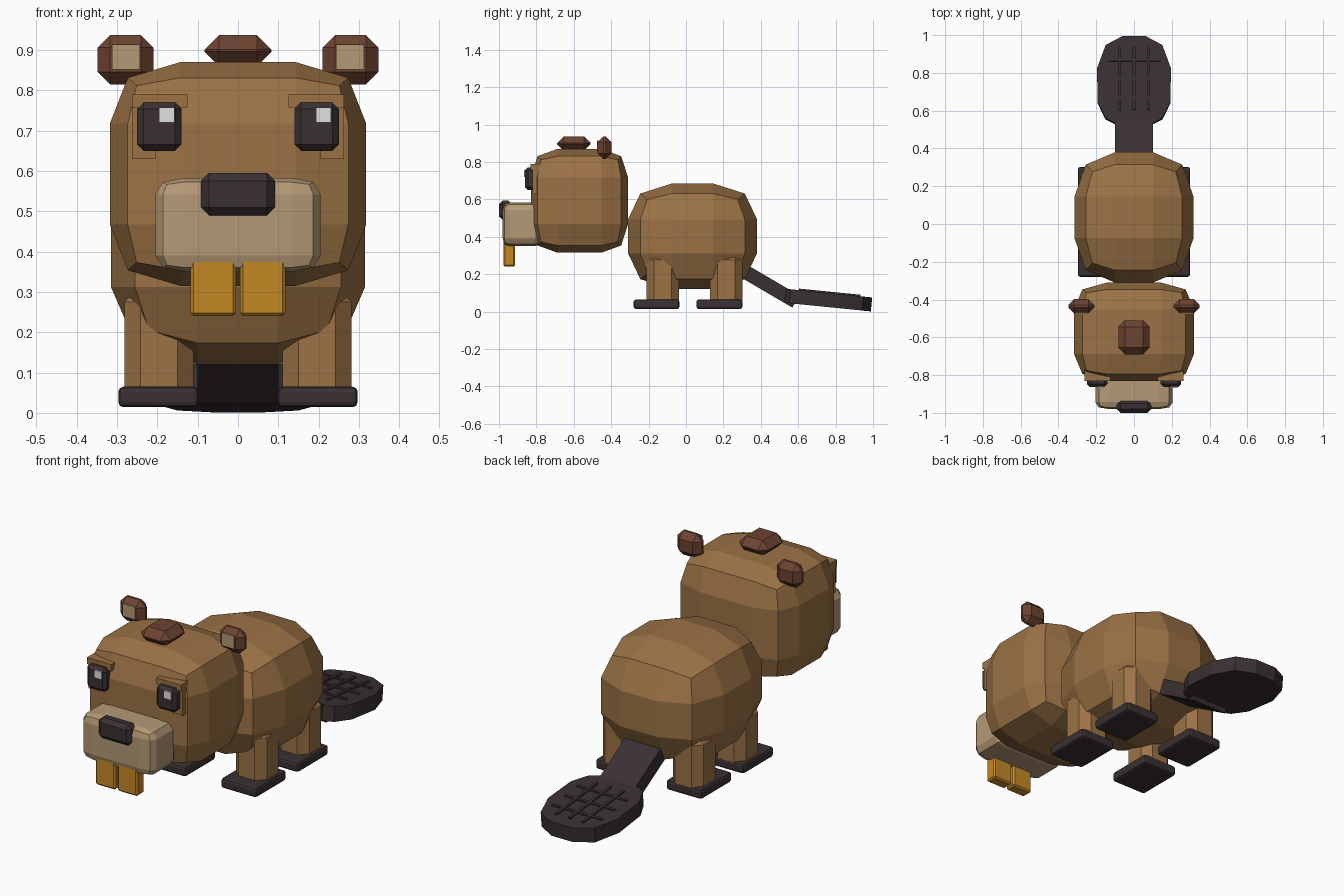
import bpy
import bmesh
from mathutils import Matrix, Vector

cube = bpy.data.objects.get("Cube")
if cube:
    bpy.data.objects.remove(cube, do_unlink=True)


def material(name, rgb):
    mat = bpy.data.materials.new(name)
    mat.use_nodes = True
    mat.diffuse_color = (*rgb, 1)
    mat.node_tree.nodes["Principled BSDF"].inputs["Base Color"].default_value = (*rgb, 1)
    return mat


FUR = material("brown fur", (0.33, 0.17, 0.06))
TAN = material("tan muzzle", (0.46, 0.32, 0.18))
DARK = material("dark skin", (0.042, 0.030, 0.032))
RUST = material("reddish brown", (0.15, 0.056, 0.031))
TOOTH = material("orange tooth", (0.56, 0.25, 0.018))
SHINE = material("eye shine", (0.75, 0.75, 0.75))


def finish(bm, name, mat):
    bmesh.ops.recalc_face_normals(bm, faces=bm.faces)
    mesh = bpy.data.meshes.new(name)
    bm.to_mesh(mesh)
    bm.free()
    mesh.materials.append(mat)
    obj = bpy.data.objects.new(name, mesh)
    bpy.context.collection.objects.link(obj)
    return obj


def box(name, mat, x, y, z, bevel=0.0, segments=1):
    """Chamfered box from its x, y and z ranges."""
    bm = bmesh.new()
    bmesh.ops.create_cube(bm, size=1)
    for v in bm.verts:
        v.co = Vector([(r[0] + r[1]) / 2 + c * abs(r[1] - r[0])
                       for r, c in zip((x, y, z), v.co)])
    if bevel:
        bmesh.ops.bevel(bm, geom=bm.edges[:], offset=bevel, segments=segments,
                        affect='EDGES', profile=0.5)
    return finish(bm, name, mat)


def puffy(name, mat, x, y, z, inner, edge, corner):
    """Box of three by three panels per side, with pulled-in edges and corners."""
    bm = bmesh.new()
    bmesh.ops.create_cube(bm, size=2)
    bmesh.ops.subdivide_edges(bm, edges=bm.edges[:], cuts=2, use_grid_fill=True)
    for v in bm.verts:
        outer = sum(abs(c) > 0.9 for c in v.co)
        scale = (1, edge, corner)[outer - 1]
        unit = [(scale if abs(c) > 0.9 else inner) * (1 if c > 0 else -1) for c in v.co]
        v.co = Vector([(r[0] + r[1]) / 2 + u * (r[1] - r[0]) / 2
                       for r, u in zip((x, y, z), unit)])
    return finish(bm, name, mat)


# Body, head and muzzle
puffy("body", FUR, (-0.315, 0.315), (-0.31, 0.38), (0.12, 0.685), 0.32, 0.81, 0.70)
puffy("head", FUR, (-0.318, 0.318), (-0.83, -0.31), (0.315, 0.87), 0.45, 0.86, 0.79)
puffy("muzzle", TAN, (-0.205, 0.205), (-0.98, -0.77), (0.35, 0.583), 0.65, 0.91, 0.86)
box("nose", DARK, (-0.092, 0.092), (-1.0, -0.93), (0.49, 0.595), 0.02)
box("hair_tuft", RUST, (-0.083, 0.083), (-0.69, -0.51), (0.86, 0.937), 0.036)


def mirrored(name, mat, x, *args):
    """The same box on the left and the right."""
    box("left_" + name, mat, x, *args)
    box("right_" + name, mat, (-x[1], -x[0]), *args)


# Face details
mirrored("front_tooth", TOOTH, (0.005, 0.118), (-0.975, -0.915), (0.24, 0.4), 0.008)
mirrored("eye", DARK, (0.14, 0.25), (-0.862, -0.805), (0.65, 0.77), 0.016)
mirrored("brow", FUR, (0.125, 0.263), (-0.832, -0.77), (0.757, 0.79))
mirrored("outer_eyelid", FUR, (0.205, 0.263), (-0.82, -0.77), (0.63, 0.77))
for side, x in (("left", 0.212), ("right", -0.177)):
    box(side + "_eye_shine", SHINE, (x - 0.019, x + 0.019), (-0.867, -0.859), (0.72, 0.757))

# Ears
mirrored("ear", RUST, (0.21, 0.348), (-0.472, -0.398), (0.815, 0.937), 0.031)
mirrored("inner_ear", TAN, (0.243, 0.312), (-0.477, -0.469), (0.852, 0.914))

# Legs and feet
for end, leg_y, foot_y in (("front", (-0.212, -0.038), (-0.28, -0.035)),
                           ("back", (0.128, 0.302), (0.055, 0.302))):
    mirrored(end + "_leg", FUR, (0.11, 0.282), leg_y, (0.02, 0.315), 0.04)
    mirrored(end + "_foot", DARK, (0.098, 0.297), foot_y, (0.014, 0.065), 0.013, 2)

# Tail stem
stem = box("tail_stem", DARK, (-0.1, 0.1), (-0.2, 0.2), (-0.0375, 0.0375))
stem.matrix_world = Matrix.Translation((0, 0.415, 0.155)) @ Matrix.Rotation(-0.53, 4, 'X')

# Tail paddle: half outline mirrored, then extruded
half = [(0.1, 0), (0.15, 0.025), (0.192, 0.11), (0.196, 0.29), (0.15, 0.415), (0.06, 0.463)]
outline = half + [(-x, y) for x, y in reversed(half)]
bm = bmesh.new()
face = bm.faces.new([bm.verts.new((x, y, 0)) for x, y in outline])
extruded = bmesh.ops.extrude_face_region(bm, geom=[face])
bmesh.ops.translate(bm, vec=(0, 0, -0.075),
                    verts=[g for g in extruded["geom"] if isinstance(g, bmesh.types.BMVert)])
paddle = finish(bm, "tail_paddle", DARK)
slope = Matrix.Translation((0, 0.535, 0.122)) @ Matrix.Rotation(-0.1, 4, 'X')
paddle.matrix_world = slope

# Raised crosshatch on the paddle
for i in (-1, 0, 1):
    x, y = i * 0.075, 0.235 + i * 0.1
    long_ridge = box("tail_long_ridge", DARK, (x - 0.007, x + 0.007), (0.07, 0.4), (-0.01, 0.008))
    cross_ridge = box("tail_cross_ridge", DARK, (-0.14, 0.14), (y - 0.007, y + 0.007), (-0.01, 0.007))
    long_ridge.matrix_world = slope
    cross_ridge.matrix_world = slope
